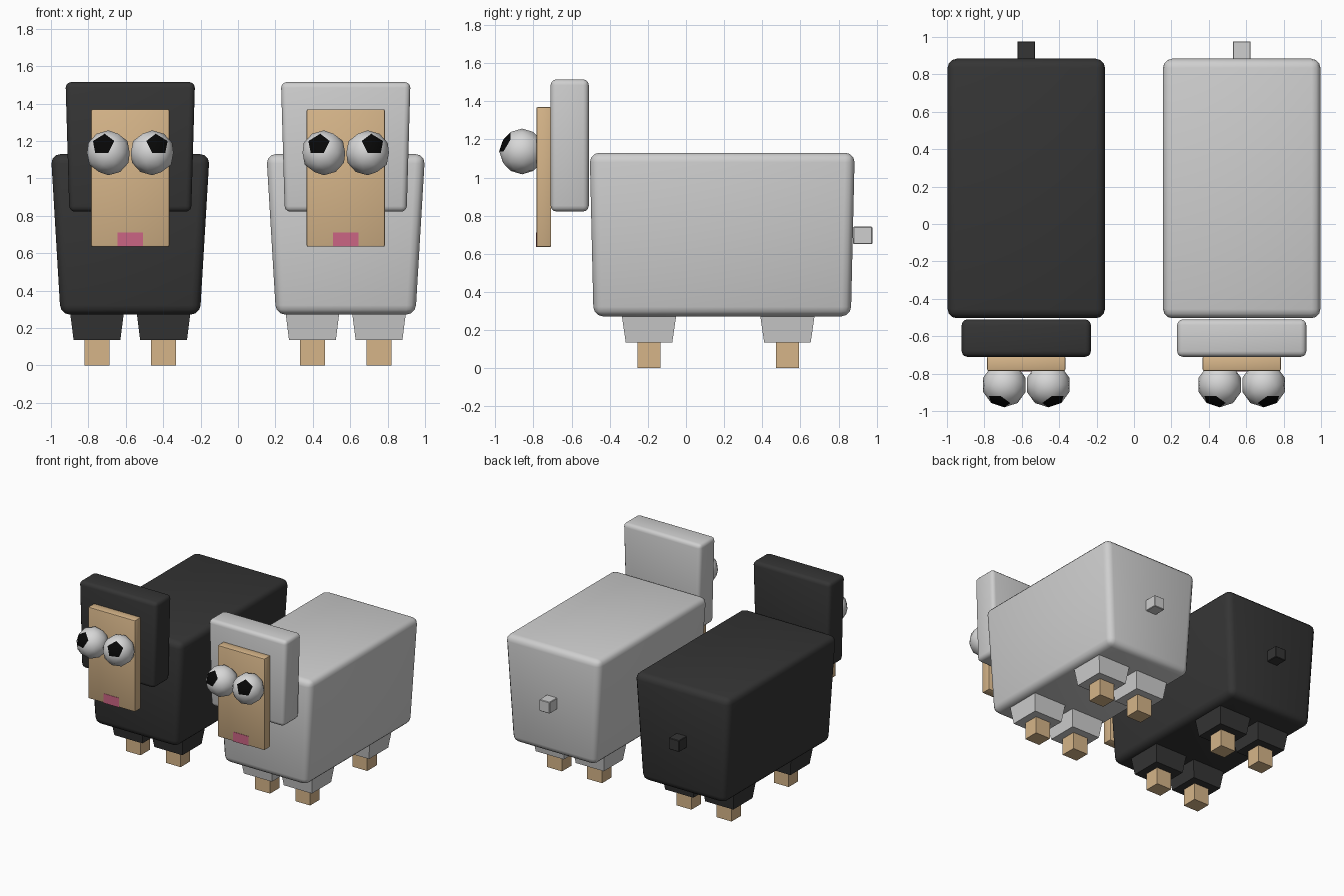
import bpy, bmesh
from mathutils import Vector

if "Cube" in bpy.data.objects:
    bpy.data.objects.remove(bpy.data.objects["Cube"])


def material(name, rgb):
    m = bpy.data.materials.new(name)
    m.diffuse_color = (*rgb, 1)
    m.use_nodes = True
    m.node_tree.nodes["Principled BSDF"].inputs["Base Color"].default_value = m.diffuse_color
    return m


BLACK = material("black wool", (0.035, 0.035, 0.035))
WHITE = material("white wool", (0.62, 0.62, 0.62))
TAN = material("tan skin", (0.67, 0.46, 0.25))
PINK = material("pink mouth", (0.60, 0.13, 0.23))
EYE = material("eye white", (0.68, 0.68, 0.68))
PUPIL = material("pupil black", (0.002, 0.002, 0.002))


def finish(bm, name, mats, smooth=None):
    me = bpy.data.meshes.new(name)
    bm.to_mesh(me)
    bm.free()
    for m in mats:
        me.materials.append(m)
    ob = bpy.data.objects.new(name, me)
    bpy.context.collection.objects.link(ob)
    if smooth:
        bpy.ops.object.select_all(action='DESELECT')
        ob.select_set(True)
        bpy.context.view_layer.objects.active = ob
        bpy.ops.object.shade_smooth_by_angle(angle=smooth)
    return ob


def box(name, mat, x, y, z0, z1, top, bottom, bevel=0, segments=3):
    """Box with separate (half width, half depth) at its top and bottom."""
    bm = bmesh.new()
    bmesh.ops.create_cube(bm, size=2)
    for v in bm.verts:
        hx, hy = top if v.co.z > 0 else bottom
        v.co = (x + v.co.x * hx, y + v.co.y * hy, z1 if v.co.z > 0 else z0)
    if bevel:
        bmesh.ops.bevel(bm, geom=bm.edges[:], offset=bevel, segments=segments,
                        profile=0.5, affect='EDGES')
    return finish(bm, name, [mat], 0.6 if bevel else None)


def eye(name, centre, side, r=0.12):
    """Low-poly ball; the five faces round one forward vertex are the pupil."""
    bm = bmesh.new()
    bmesh.ops.create_icosphere(bm, subdivisions=2, radius=r)
    look = Vector((0.276, -0.851, 0.447))
    tip = max(bm.verts, key=lambda v: v.co.dot(look))
    for f in tip.link_faces:
        f.material_index = 1
    for v in bm.verts:
        v.co.x *= side
    if side < 0:
        bmesh.ops.reverse_faces(bm, faces=bm.faces[:])
    for v in bm.verts:
        v.co += Vector(centre)
    return finish(bm, name, [EYE, PUPIL], 0.8)


def sheep(label, cx, wool):
    # body, head, face, mouth and tail
    box(label + "_body", wool, cx, 0.19, 0.272, 1.13,
        (0.424, 0.695), (0.373, 0.675), 0.05)
    box(label + "_head", wool, cx, -0.61, 0.822, 1.515,
        (0.346, 0.1), (0.326, 0.1), 0.03)
    box(label + "_face", TAN, cx, -0.746, 0.635, 1.37,
        (0.209, 0.039), (0.209, 0.039), 0.008, 2)
    box(label + "_mouth", PINK, cx, -0.785, 0.636, 0.712,
        (0.067, 0.003), (0.067, 0.003))
    box(label + "_tail", wool, cx, 0.927, 0.651, 0.743,
        (0.047, 0.05), (0.047, 0.05), 0.004, 1)
    for side, word in ((-1, "left"), (1, "right")):
        eye(f"{label}_{word}_eye", (cx + side * 0.117, -0.86, 1.137), side)
        # woolly upper legs over bare feet
        for y, end in ((-0.194, "front"), (0.532, "rear")):
            x = cx + side * 0.178
            box(f"{label}_{end}_{word}_leg", wool, x, y, 0.135, 0.285,
                (0.144, 0.144), (0.125, 0.122))
            box(f"{label}_{end}_{word}_foot", TAN, x, y, 0, 0.14,
                (0.066, 0.061), (0.066, 0.061))


sheep("black_sheep", -0.576, BLACK)
sheep("white_sheep", 0.576, WHITE)
